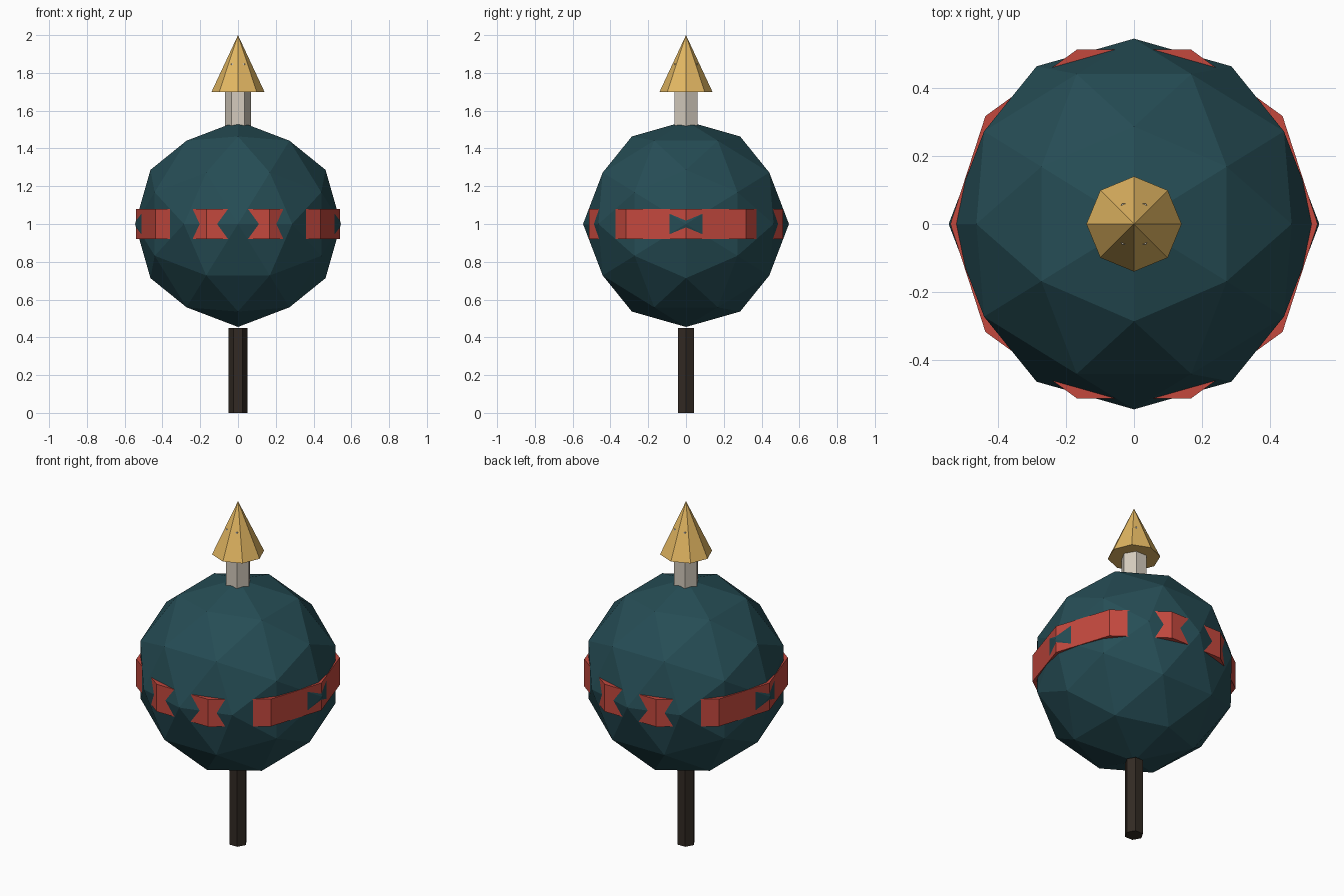
import bpy, bmesh, math
from mathutils import Vector

if "Cube" in bpy.data.objects:
    bpy.data.objects.remove(bpy.data.objects["Cube"])


def material(name, rgb):
    m = bpy.data.materials.new(name)
    m.diffuse_color = (*rgb, 1)
    m.use_nodes = True
    m.node_tree.nodes["Principled BSDF"].inputs["Base Color"].default_value = m.diffuse_color
    return m


def prism(name, sides, r_bottom, r_top, z0, z1, mat):
    """Flat-sided cylinder or cone with a corner on the x axis."""
    bpy.ops.mesh.primitive_cone_add(
        vertices=sides, radius1=r_bottom, radius2=r_top, depth=z1 - z0,
        location=(0, 0, (z0 + z1) / 2), rotation=(0, 0, math.pi / 2))
    ob = bpy.context.object
    ob.name = name
    ob.data.materials.append(mat)
    return ob


def faceted_ball(name, radius, z, mat):
    """Once-subdivided icosahedron with edge midpoints on the axes."""
    t = (1 + math.sqrt(5)) / 2
    base = []
    for a in (-1, 1):
        for b in (-t, t):
            base += [Vector((b, 0, a)), Vector((0, a, b)), Vector((a, b, 0))]
    # neighbouring corners are 2 apart; add their midpoints
    mids = [(p + q) / 2 for i, p in enumerate(base) for q in base[:i]
            if (p - q).length < 2.1]
    bm = bmesh.new()
    for p in base + mids:
        bm.verts.new(p.normalized() * radius)
    bmesh.ops.convex_hull(bm, input=bm.verts)
    bmesh.ops.recalc_face_normals(bm, faces=bm.faces)
    me = bpy.data.meshes.new(name)
    bm.to_mesh(me)
    bm.free()
    me.materials.append(mat)
    ob = bpy.data.objects.new(name, me)
    ob.location.z = z
    bpy.context.collection.objects.link(ob)
    return ob


teal = material("teal", (0.019, 0.074, 0.091))
red = material("red", (0.546, 0.065, 0.048))
gold = material("gold", (0.76, 0.47, 0.122))
bone = material("bone", (0.66, 0.60, 0.51))
dark = material("dark_wood", (0.032, 0.023, 0.017))

# Stick, round body with its band, neck and pointed cap
prism("stick", 6, 0.05, 0.05, 0, 0.45, dark)
faceted_ball("body", 0.545, 1.0, teal)
prism("band", 10, 0.54, 0.54, 0.92, 1.08, red)
prism("neck", 6, 0.07, 0.07, 1.5, 1.85, bone)
prism("cap", 8, 0.14, 0, 1.70, 2.0, gold)
